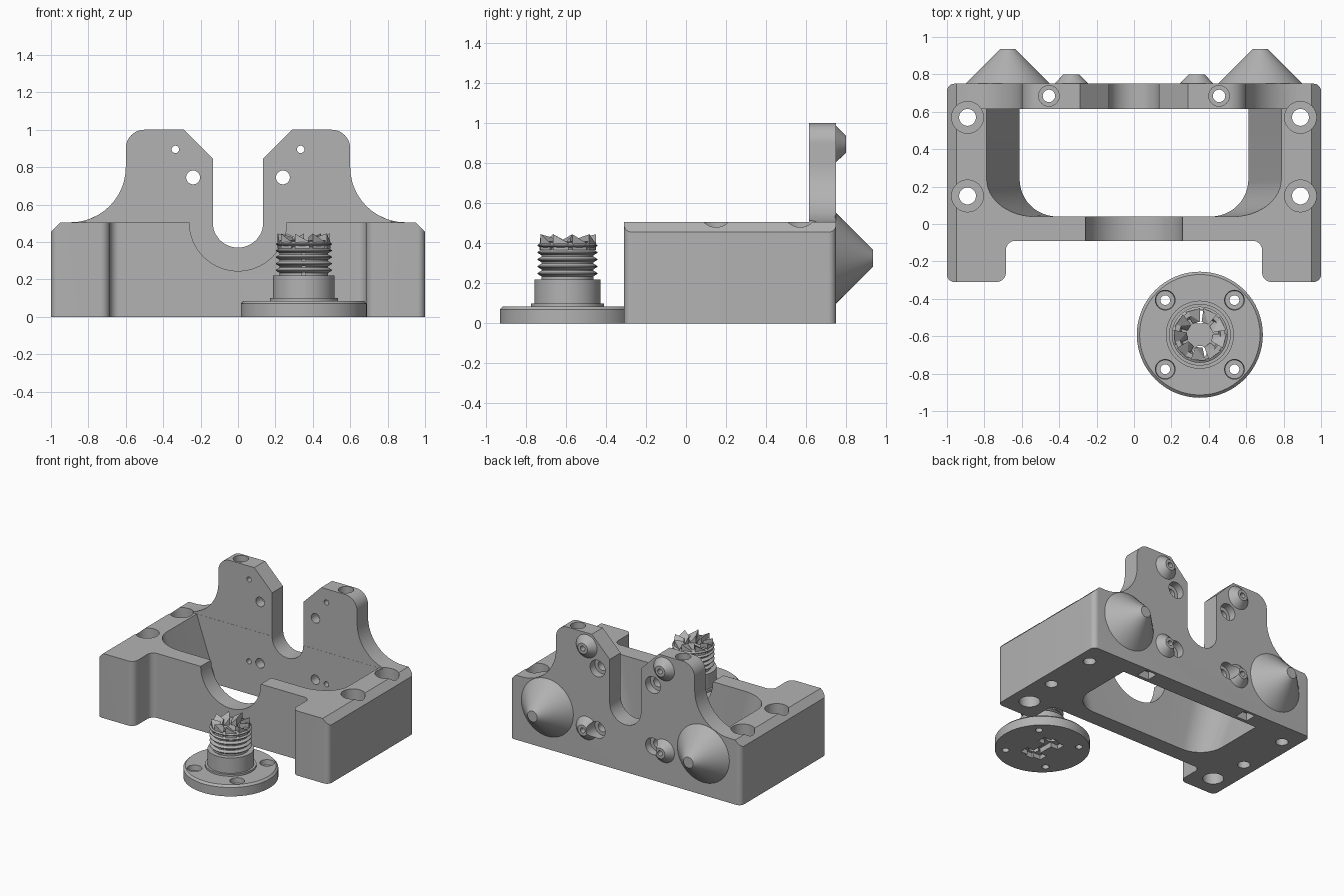
import bpy, bmesh, math
from mathutils import Vector, Matrix

cube = bpy.data.objects.get("Cube")
if cube:
    bpy.data.objects.remove(cube, do_unlink=True)

grey = bpy.data.materials.new("machined_grey")
grey.use_nodes = True
grey.diffuse_color = (0.45, 0.45, 0.45, 1)
grey.node_tree.nodes["Principled BSDF"].inputs["Base Color"].default_value = (0.45, 0.45, 0.45, 1)


def finish(name, bm):
    bmesh.ops.recalc_face_normals(bm, faces=bm.faces)
    mesh = bpy.data.meshes.new(name)
    bm.to_mesh(mesh)
    bm.free()
    mesh.materials.append(grey)
    obj = bpy.data.objects.new(name, mesh)
    bpy.context.collection.objects.link(obj)
    return obj


def rounded(corners, steps=12):
    """Polygon from (x, y, radius) corners, each filleted."""
    out = []
    for i, (x, y, r) in enumerate(corners):
        p = Vector((x, y))
        if r == 0:
            out.append(p)
            continue
        a = (Vector(corners[i - 1][:2]) - p).normalized()
        b = (Vector(corners[(i + 1) % len(corners)][:2]) - p).normalized()
        half = a.angle(b) / 2
        centre = p + (a + b).normalized() * (r / math.sin(half))
        start = p + a * (r / math.tan(half)) - centre
        end = p + b * (r / math.tan(half)) - centre
        sweep = start.angle_signed(end)
        for k in range(steps + 1):
            out.append(centre + Matrix.Rotation(-sweep * k / steps, 2) @ start)
    return out


def mirrored(half):
    """Close a right-hand half outline with its mirror image."""
    return half + [(-x, y, r) for x, y, r in reversed(half)]


def prism(name, pts, lo, hi, axis="Z", far_scale=1.0):
    """Extrude an outline along z, or an x-z outline along y."""
    bm = bmesh.new()
    rings = []
    for d, s in ((lo, 1.0), (hi, far_scale)):
        rings.append([bm.verts.new((p.x * s, p.y, d) if axis == "Z" else (p.x * s, d, p.y)) for p in pts])
    n = len(pts)
    bm.faces.new(rings[0])
    bm.faces.new(rings[1])
    for i in range(n):
        j = (i + 1) % n
        bm.faces.new((rings[0][i], rings[0][j], rings[1][j], rings[1][i]))
    return finish(name, bm)


def rod(name, start, end, r1, r2=None, segments=48):
    """Cylinder or cone between two points."""
    a, b = Vector(start), Vector(end)
    bm = bmesh.new()
    turn = (b - a).to_track_quat("Z", "Y").to_matrix().to_4x4()
    bmesh.ops.create_cone(bm, cap_ends=True, segments=segments, radius1=r1,
                          radius2=r1 if r2 is None else r2, depth=(b - a).length,
                          matrix=Matrix.Translation((a + b) / 2) @ turn)
    return finish(name, bm)


def box(name, centre, size, tilt=0.0):
    bm = bmesh.new()
    bmesh.ops.create_cube(bm, size=1, matrix=Matrix.Translation(centre)
                          @ Matrix.Rotation(tilt, 4, "Y") @ Matrix.Diagonal((*size, 1)))
    return finish(name, bm)


def combine(target, tool, operation="DIFFERENCE"):
    mod = target.modifiers.new("combine", "BOOLEAN")
    mod.operation, mod.solver, mod.object = operation, "EXACT", tool
    bpy.context.view_layer.objects.active = target
    bpy.ops.object.modifier_apply(modifier=mod.name)
    bpy.data.objects.remove(tool, do_unlink=True)


def smooth(obj):
    bpy.ops.object.select_all(action="DESELECT")
    obj.select_set(True)
    bpy.context.view_layer.objects.active = obj
    bpy.ops.object.shade_smooth_by_angle(angle=math.radians(30))


# Base block with two front arms
frame = prism("frame", rounded(mirrored(
    [(0.685, -0.09, 0.05), (0.685, -0.31, 0.05), (1, -0.31, 0.04), (1, 0.75, 0.04)])), 0, 0.505)
for s in (-1, 1):
    combine(frame, box("chamfer", (s * 1.05, 0.2, 0.555), (0.4, 1.5, 0.1414 * 1.5), s * math.pi / 4))

# Upright back plate
combine(frame, prism("back_plate", rounded(mirrored(
    [(0.6, 1, 0.1), (0.6, 0.505, 0.295), (0.897, 0.505, 0), (0.87, 0.3, 0)])), 0.615, 0.75, "Y"), "UNION")

# Tapered central pocket, shaft slot and front saddle
combine(frame, prism("pocket", rounded(mirrored(
    [(0.61, 0.04, 0.2), (0.61, 0.614, 0)])), -0.005, 0.51, far_scale=1.295))
combine(frame, prism("slot", rounded(mirrored(
    [(0.135, 0.37, 0.134), (0.135, 0.845, 0), (0.31, 1.02, 0)])), 0.5, 0.9, "Y"))
combine(frame, rod("saddle", (0, -0.2, 0.505), (0, 0.1, 0.505), 0.26, segments=80))

for s in (-1, 1):
    # Small conical bosses and motor screw holes on the plate
    for z in (0.895, 0.255):
        x = s * 0.335
        combine(frame, rod("boss", (x, 0.74, z), (x, 0.8, z), 0.1, 0.042), "UNION")
        combine(frame, rod("boss_hole", (x, 0.5, z), (x, 0.9, z), 0.02, segments=24))
    for z in (0.745, 0.265):
        x = s * 0.24
        combine(frame, rod("screw_hole", (x, 0.55, z), (x, 0.9, z), 0.037))
        combine(frame, rod("counterbore", (x, 0.69, z), (x, 0.9, z), 0.065))
    # Vertical plate bolts with nut pockets
    x, y = s * 0.455, 0.685
    combine(frame, rod("plate_bolt", (x, y, -0.1), (x, y, 1.1), 0.033))
    combine(frame, rod("bolt_head", (x, y, 0.95), (x, y, 1.1), 0.055))
    combine(frame, box("nut_pocket", (x, y, 0), (0.1, 0.09, 0.12)))
    # Mounting holes down through the sides
    for y in (0.57, 0.15):
        x = s * 0.89
        combine(frame, rod("mount_hole", (x, y, -0.1), (x, y, 0.6), 0.045))
        combine(frame, rod("mount_counterbore", (x, y, 0.4), (x, y, 0.6), 0.085))
    # Blind sockets under the front arms
    combine(frame, rod("socket", (s * 0.85, -0.14, -0.05), (s * 0.85, -0.14, 0.1), 0.075))
    # Large locating cones on the back
    name = "left_cone" if s > 0 else "right_cone"
    smooth(rod(name, (s * 0.675, 0.745, 0.325), (s * 0.675, 0.935, 0.325), 0.23, 0.042, 64))
smooth(frame)

# Separate flanged foot with a ribbed hub
cx, cy = 0.352, -0.592
profile = [(0, 0), (0.337, 0), (0.337, 0.07), (0.322, 0.085), (0.182, 0.085), (0.182, 0.1),
           (0.165, 0.1), (0.165, 0.22), (0.13, 0.22)]
for i in range(5):
    z = 0.235 + i * 0.035
    profile += [(0.13, z), (0.15, z + 0.012), (0.15, z + 0.016), (0.13, z + 0.028)]
profile += [(0.135, 0.408), (0.11, 0.408), (0.1, 0.37), (0, 0.37)]
bm = bmesh.new()
verts = [bm.verts.new((cx + r, cy, z)) for r, z in profile]
edges = [bm.edges.new(pair) for pair in zip(verts, verts[1:])]
bmesh.ops.spin(bm, geom=verts + edges, cent=(cx, cy, 0), axis=(0, 0, 1),
               angle=math.tau, steps=64, use_duplicate=False)
bmesh.ops.remove_doubles(bm, verts=bm.verts, dist=0.0001)
foot = finish("foot", bm)

# Flange screws with countersunk heads
for sx in (-1, 1):
    for sy in (-1, 1):
        x, y = cx + sx * 0.185, cy + sy * 0.185
        combine(foot, rod("flange_hole", (x, y, -0.1), (x, y, 0.2), 0.026))
        combine(foot, rod("flange_sink", (x, y, 0.045), (x, y, 0.1), 0.05, 0.054))

# Pin holes through the hub, joined by a recess underneath
for s in (-1, 1):
    combine(foot, rod("pin_hole", (cx, cy + s * 0.095, -0.1), (cx, cy + s * 0.095, 0.6), 0.036))
    combine(foot, box("recess_bar", (cx, cy + s * 0.095, 0), (0.18, 0.07, 0.07)))
combine(foot, box("recess", (cx, cy, 0), (0.06, 0.3, 0.08)))
smooth(foot)

# Saw-tooth crown on top of the hub
bm = bmesh.new()
count = 9
for i in range(count):
    a0 = math.tau * (i + 0.25) / count
    a1 = a0 + math.tau / count * 0.8
    tooth = []
    for a, top in ((a0, 0.445), (a1, 0.4)):
        for r in (0.07, 0.142):
            x, y = cx + r * math.cos(a), cy + r * math.sin(a)
            lift = top if r > 0.1 else top - 0.02
            tooth += [bm.verts.new((x, y, 0.365)), bm.verts.new((x, y, lift))]
    bmesh.ops.convex_hull(bm, input=tooth)
finish("hub_teeth", bm)
